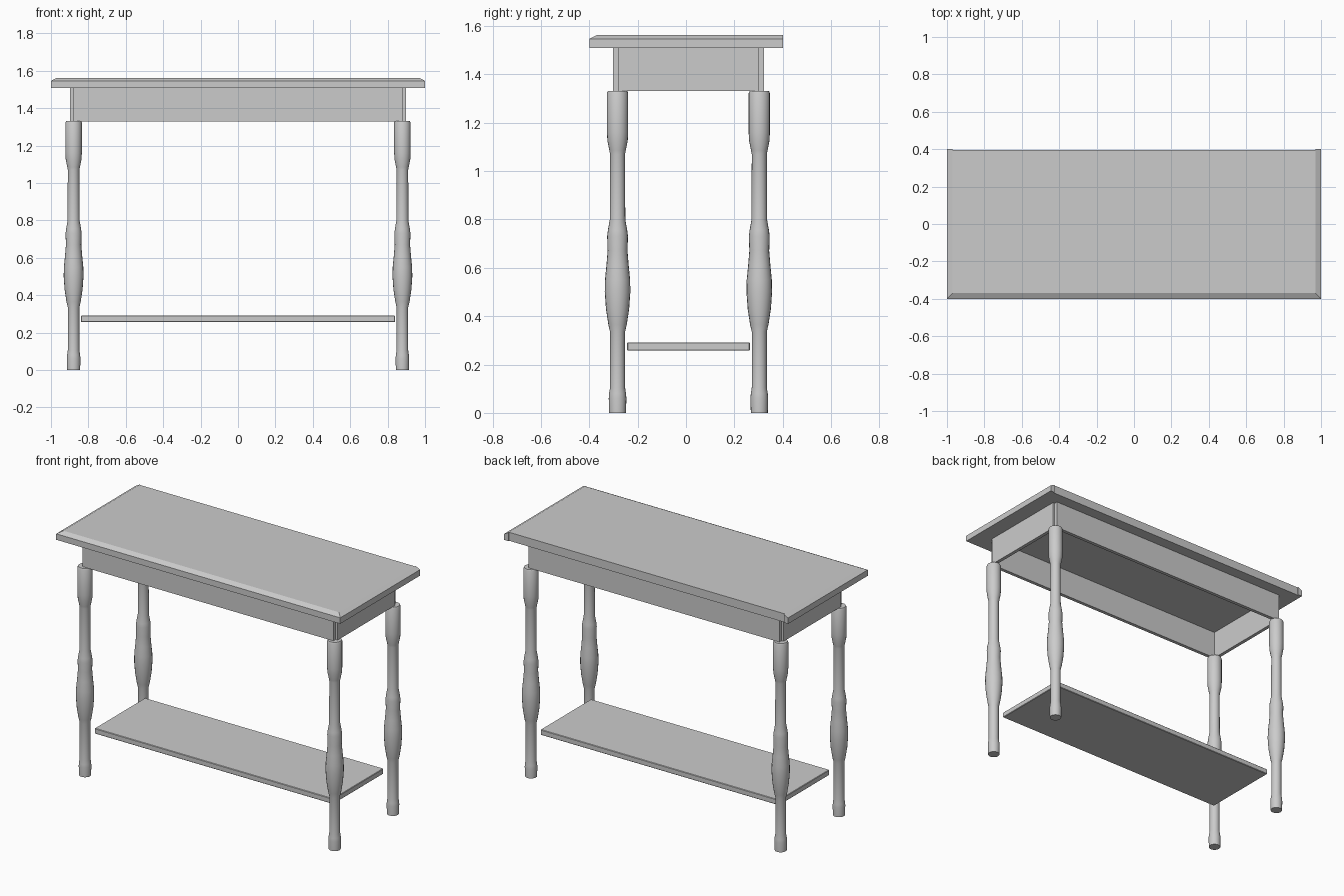
import bpy, bmesh, math

if "Cube" in bpy.data.objects:
    bpy.data.objects.remove(bpy.data.objects["Cube"])


def make_object(name, bm):
    bmesh.ops.remove_doubles(bm, verts=bm.verts, dist=1e-5)
    bmesh.ops.recalc_face_normals(bm, faces=bm.faces)
    mesh = bpy.data.meshes.new(name)
    bm.to_mesh(mesh)
    bm.free()
    obj = bpy.data.objects.new(name, mesh)
    bpy.context.collection.objects.link(obj)
    return obj


def box(name, x0, x1, y0, y1, z0, z1, bevel=0):
    bm = bmesh.new()
    bmesh.ops.create_cube(bm, size=1)
    for v in bm.verts:
        v.co = ((x0 + x1) / 2 + v.co.x * (x1 - x0),
                (y0 + y1) / 2 + v.co.y * (y1 - y0),
                (z0 + z1) / 2 + v.co.z * (z1 - z0))
    obj = make_object(name, bm)
    if bevel:
        mod = obj.modifiers.new("edge", 'BEVEL')
        mod.width, mod.segments = bevel, 1
    return obj


# Table top: flat panel plus a mitred edge moulding on the front and sides
TOP0, TOP1, EDGE = 1.508, 1.562, 0.03
box("top_panel", -1 + EDGE, 1 - EDGE, -0.4 + EDGE, 0.395, TOP0, TOP1)
bm = bmesh.new()
rows = []
for d, z in [(0, TOP0), (0, 1.546), (EDGE, TOP1), (EDGE, TOP0)]:
    x, y = 1 - d, -0.4 + d
    rows.append([bm.verts.new(p) for p in
                 [(x, 0.402, z), (x, y, z), (-x, y, z), (-x, 0.402, z)]])
for i in range(4):
    a, b = rows[i], rows[(i + 1) % 4]
    for j in range(3):
        bm.faces.new((a[j], a[j + 1], b[j + 1], b[j]))
for end in (0, 3):
    bm.faces.new([r[end] for r in rows])
make_object("top_edge_moulding", bm)

# Apron boards, meeting at notched corners
A0, A1 = 1.33, TOP0
box("front_apron", -0.883, 0.883, -0.302, -0.28, A0, A1)
box("back_apron", -0.883, 0.883, 0.30, 0.322, A0, A1)
for side, s in (("left", -1), ("right", 1)):
    xs = sorted((s * 0.875, s * 0.897))
    box(side + "_apron", *xs, -0.28, 0.30, A0, A1)

# Lower shelf
box("lower_shelf", -0.84, 0.84, -0.243, 0.264, 0.257, 0.291, bevel=0.003)

# Turned legs: (radius, height) profile spun around each leg's axis
PROFILE = [(0, 0), (0.035, 0), (0.0365, 0.06), (0.035, 0.08), (0.031, 0.105),
           (0.031, 0.335), (0.038, 0.365), (0.048, 0.43), (0.053, 0.50),
           (0.052, 0.55), (0.046, 0.61), (0.041, 0.67), (0.043, 0.73),
           (0.040, 0.755), (0.032, 0.80), (0.031, 1.07), (0.034, 1.085),
           (0.042, 1.125), (0.044, 1.16), (0.044, 1.322), (0.040, 1.331),
           (0, 1.331)]
for side, x in (("left", -0.879), ("right", 0.879)):
    for end, y in (("front", -0.283), ("back", 0.303)):
        bm = bmesh.new()
        verts = [bm.verts.new((r, 0, z)) for r, z in PROFILE]
        edges = [bm.edges.new(pair) for pair in zip(verts, verts[1:])]
        bmesh.ops.spin(bm, geom=verts + edges, cent=(0, 0, 0), axis=(0, 0, 1),
                       angle=2 * math.pi, steps=20)
        leg = make_object(f"{end}_{side}_leg", bm)
        leg.location = (x, y, 0)
        bpy.ops.object.select_all(action='DESELECT')
        leg.select_set(True)
        bpy.context.view_layer.objects.active = leg
        bpy.ops.object.shade_smooth_by_angle(angle=math.radians(35))
